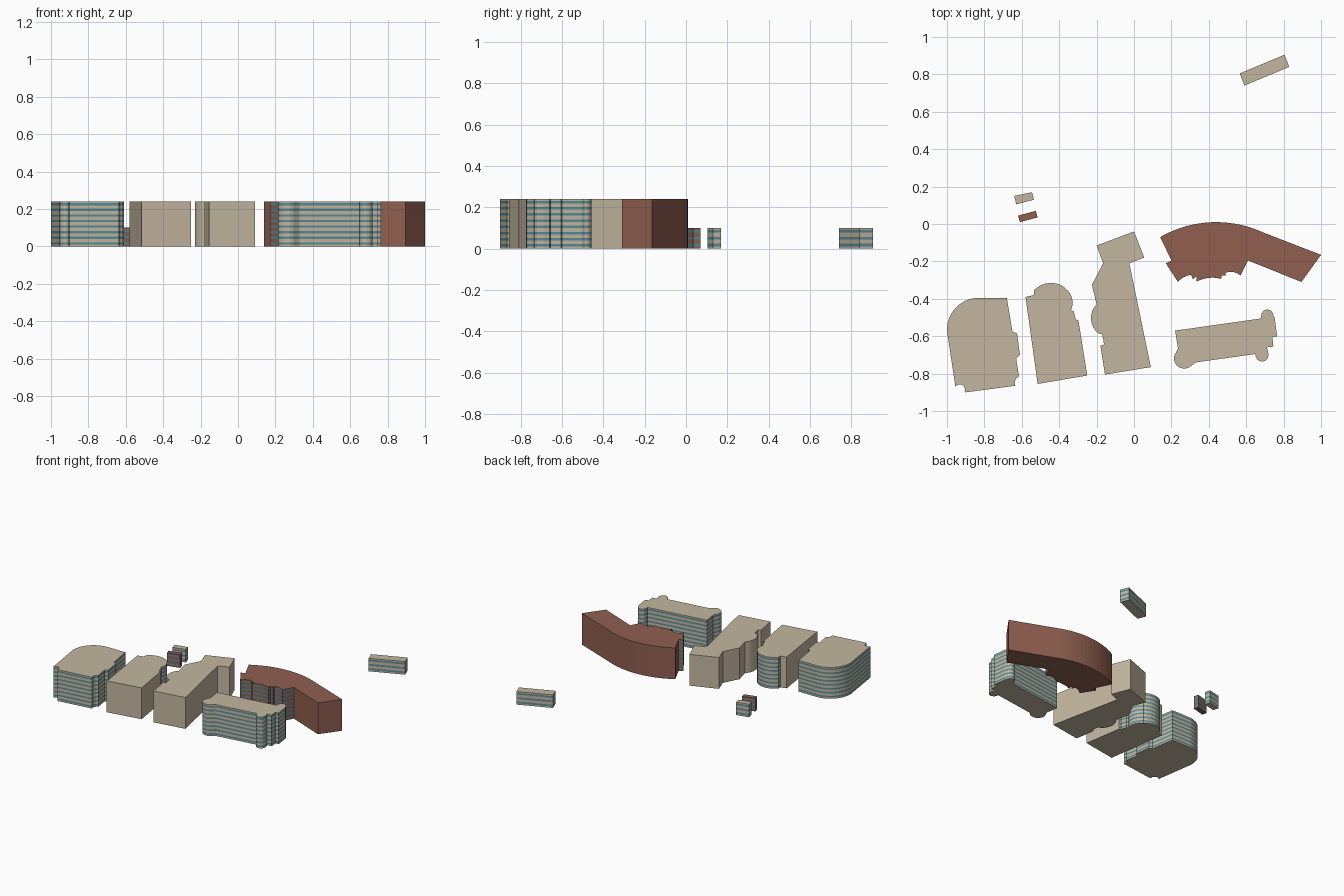
import bpy, bmesh
from mathutils import Vector
from math import atan2, cos, sin, hypot, tau

if "Cube" in bpy.data.objects:
    bpy.data.objects.remove(bpy.data.objects["Cube"])


def material(name, rgb):
    m = bpy.data.materials.new(name)
    m.diffuse_color = (*rgb, 1)
    m.use_nodes = True
    m.node_tree.nodes["Principled BSDF"].inputs["Base Color"].default_value = m.diffuse_color
    return m


STONE = material("stone", (0.55, 0.47, 0.35))
BRICK = material("brick", (0.28, 0.115, 0.08))
GLASS = material("window_glass", (0.09, 0.26, 0.32))


def arc(a, b, c, n=8):
    """Points on the circle from a through b to c."""
    (ax, ay), (bx, by), (cx, cy) = a, b, c
    d = 2 * (ax * (by - cy) + bx * (cy - ay) + cx * (ay - by))
    A, B, C = ax * ax + ay * ay, bx * bx + by * by, cx * cx + cy * cy
    ux = (A * (by - cy) + B * (cy - ay) + C * (ay - by)) / d
    uy = (A * (cx - bx) + B * (ax - cx) + C * (bx - ax)) / d
    r = hypot(ax - ux, ay - uy)
    t0, tb, t1 = (atan2(p[1] - uy, p[0] - ux) for p in (a, b, c))
    sweep = (t1 - t0) % tau
    if (tb - t0) % tau > sweep:
        sweep -= tau
    return [(ux + r * cos(t0 + sweep * i / n), uy + r * sin(t0 + sweep * i / n))
            for i in range(n + 1)]


def building(name, outline, height, wall, floors=0, glazed=lambda x, y: True):
    """Extruded outline; glazed walls are cut into window bands per floor."""
    levels = [(0, 0)]
    for i in range(floors):
        levels += [((i + 0.32) * height / floors, 1), ((i + 0.72) * height / floors, 0)]
    levels.append((height, 0))
    zs = [z for z, _ in levels]
    bm = bmesh.new()
    rings = [[bm.verts.new((x, y, z)) for x, y in outline] for z in zs]
    n = len(outline)
    bm.faces.new(rings[0])
    bm.faces.new(rings[-1])
    for k in range(len(zs) - 1):
        for i in range(n):
            j = (i + 1) % n
            f = bm.faces.new((rings[k][i], rings[k][j], rings[k + 1][j], rings[k + 1][i]))
            mid = (Vector(outline[i]) + Vector(outline[j])) / 2
            f.material_index = levels[k][1] if glazed(mid.x, mid.y) else 0
    # plain walls need no floor lines
    plain = [e for e in bm.edges if len(e.link_faces) == 2
             and abs(e.verts[0].co.z - e.verts[1].co.z) < 1e-6
             and 1e-6 < e.verts[0].co.z < height - 1e-6
             and not glazed(*((e.verts[0].co + e.verts[1].co) / 2).xy)]
    bmesh.ops.dissolve_edges(bm, edges=plain, use_verts=True)
    bmesh.ops.recalc_face_normals(bm, faces=bm.faces)
    me = bpy.data.meshes.new(name)
    bm.to_mesh(me)
    bm.free()
    me.materials.append(wall)
    me.materials.append(GLASS)
    ob = bpy.data.objects.new(name, me)
    bpy.context.collection.objects.link(ob)
    return ob


H, LOW = 0.24, 0.10

# West block with rounded corner
building("west_block",
         [(-0.68, -0.395)] + arc((-0.84, -0.395), (-0.95, -0.445), (-1, -0.57), 12)
         + arc((-0.955, -0.87), (-0.92, -0.86), (-0.905, -0.895), 6)
         + [(-0.9, -0.90)]
         + arc((-0.635, -0.865), (-0.635, -0.835), (-0.615, -0.815), 4)
         + [(-0.63, -0.72), (-0.61, -0.70), (-0.625, -0.585), (-0.65, -0.575)],
         H, STONE, 8)

# Second block, glazed only around its rounded rear
building("round_ended_block",
         [(-0.58, -0.39), (-0.535, -0.38)]
         + arc((-0.535, -0.355), (-0.44, -0.315), (-0.372, -0.338), 8)
         + arc((-0.37, -0.343), (-0.335, -0.385), (-0.337, -0.46), 6)
         + [(-0.322, -0.467), (-0.312, -0.51), (-0.297, -0.515),
            (-0.25, -0.81), (-0.515, -0.855)],
         H, STONE, 8, lambda x, y: y > -0.54 and x > -0.54)

# Plain central block with angled head and side bay
building("central_block",
         [(0, -0.04), (0.055, -0.18), (-0.025, -0.21), (0.09, -0.765),
          (-0.155, -0.805), (-0.18, -0.65), (-0.16, -0.645), (-0.17, -0.59)]
         + arc((-0.19, -0.585), (-0.23, -0.51), (-0.2, -0.43), 8)
         + [(-0.225, -0.325), (-0.165, -0.21), (-0.2, -0.115)],
         H, STONE)

# Curved brick block, glazed on the inner stepped facade
building("curved_brick_block",
         arc((0.14, -0.07), (0.44, 0.01), (0.69, -0.045), 14)
         + [(1, -0.165), (0.895, -0.31), (0.61, -0.195), (0.57, -0.275)]
         + arc((0.57, -0.275), (0.53, -0.257), (0.49, -0.26), 4)[1:]
         + [(0.49, -0.277), (0.47, -0.275), (0.465, -0.293)]
         + arc((0.44, -0.288), (0.40, -0.288), (0.335, -0.308), 5)
         + [(0.333, -0.28), (0.315, -0.295), (0.305, -0.272)]
         + arc((0.30, -0.272), (0.265, -0.285), (0.235, -0.31), 4)
         + [(0.17, -0.21), (0.20, -0.195)],
         H, BRICK, 8, lambda x, y: y < -0.18 and 0.18 < x < 0.62)

# South-east block with corner turrets
building("turreted_block",
         [(0.22, -0.57), (0.68, -0.505)]
         + arc((0.68, -0.49), (0.71, -0.457), (0.745, -0.49), 8)
         + [(0.752, -0.5), (0.765, -0.6), (0.74, -0.605), (0.745, -0.655), (0.71, -0.66)]
         + arc((0.718, -0.69), (0.69, -0.735), (0.65, -0.695), 8)
         + [(0.33, -0.74)]
         + arc((0.31, -0.755), (0.25, -0.77), (0.215, -0.705), 8)
         + [(0.235, -0.665)],
         H, STONE, 8)

# Detached low buildings
building("far_annex", [(0.805, 0.905), (0.83, 0.84), (0.59, 0.74), (0.565, 0.805)],
         LOW, STONE, 3)
building("small_stone_house", [(-0.64, 0.15), (-0.545, 0.17), (-0.535, 0.13), (-0.63, 0.105)],
         LOW, STONE, 3)
building("small_brick_house", [(-0.62, 0.045), (-0.525, 0.07), (-0.515, 0.035), (-0.61, 0.01)],
         LOW, BRICK, 3)
